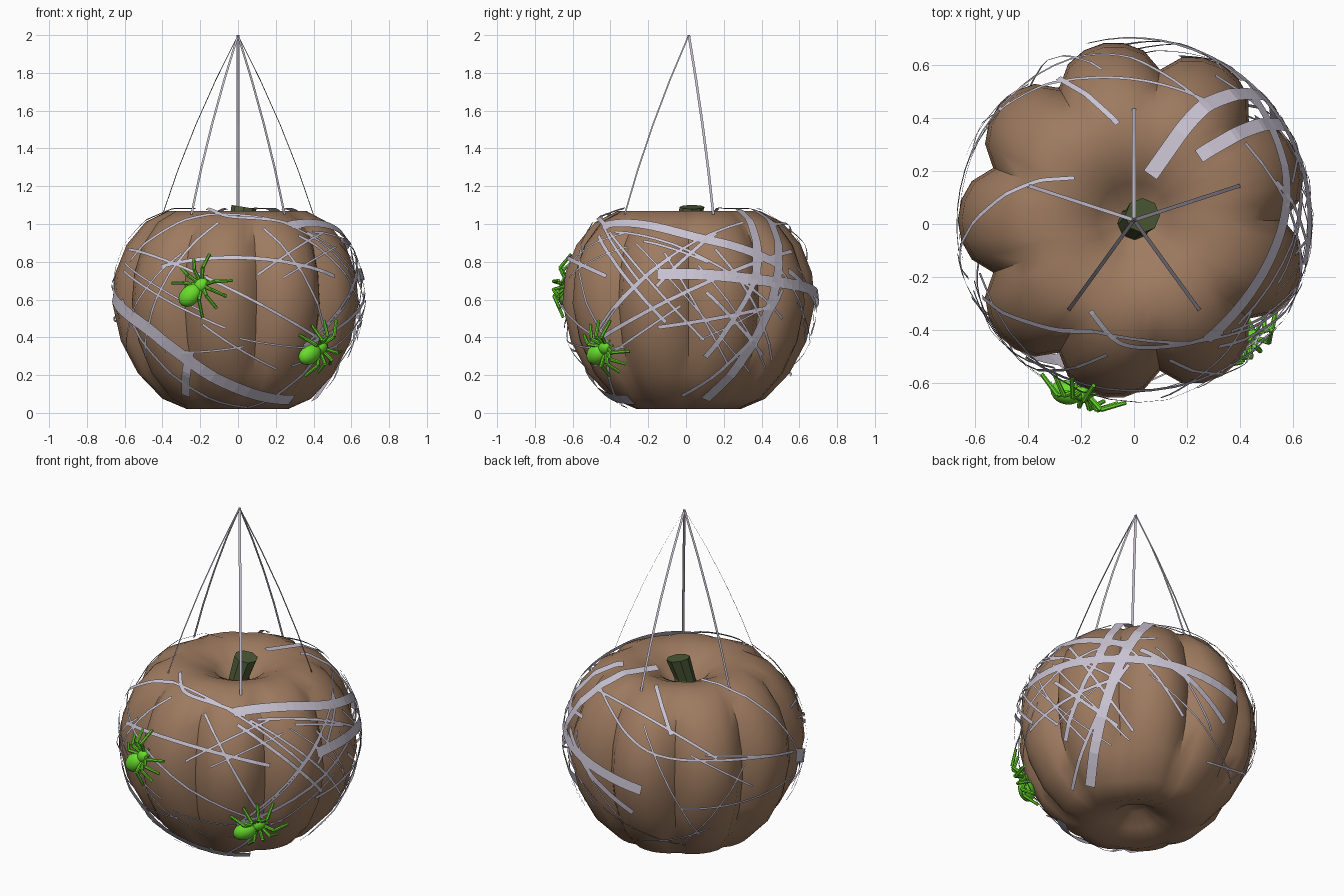
import bpy, bmesh, math, random
from mathutils import Vector, Matrix
from mathutils.bvhtree import BVHTree

if "Cube" in bpy.data.objects:
    bpy.data.objects.remove(bpy.data.objects["Cube"])

random.seed(11)


def material(name, rgb):
    m = bpy.data.materials.new(name)
    m.diffuse_color = (*rgb, 1)
    m.use_nodes = True
    m.node_tree.nodes["Principled BSDF"].inputs["Base Color"].default_value = m.diffuse_color
    return m


BROWN = material("pumpkin_brown", (0.34, 0.195, 0.115))
STEM = material("stem_green", (0.07, 0.098, 0.036))
WEB = material("web_grey", (0.59, 0.55, 0.65))
LIME = material("spider_lime", (0.14, 0.72, 0.025))


def finish(bm, name, mat, angle=None):
    me = bpy.data.meshes.new(name)
    bm.to_mesh(me)
    bm.free()
    ob = bpy.data.objects.new(name, me)
    bpy.context.collection.objects.link(ob)
    me.materials.append(mat)
    if angle:
        bpy.ops.object.select_all(action='DESELECT')
        bpy.context.view_layer.objects.active = ob
        ob.select_set(True)
        bpy.ops.object.shade_smooth_by_angle(angle=math.radians(angle))
    return ob


def skin(bm, rings):
    """Join closed rings of vertices with quads."""
    n = len(rings[0])
    for lo, hi in zip(rings, rings[1:]):
        for i in range(n):
            j = (i + 1) % n
            bm.faces.new((lo[i], lo[j], hi[j], hi[i]))
    bm.faces.new(rings[0][::-1])
    bm.faces.new(rings[-1])


# ---- pumpkin: profile of (radius, height) turned with nine lobes
PROFILE = [(.05, .13), (.13, .07), (.27, .02), (.4, .075), (.53, .21), (.62, .38), (.665, .58),
           (.65, .74), (.59, .89), (.49, 1.01), (.37, 1.07), (.25, 1.06), (.14, 1.01), (.06, .92)]


def turned(profile, lobe, steps=54):
    bm = bmesh.new()
    rings = []
    for r, z in profile:
        depth = lobe * min(1, .1 + r * r * 2.1)     # creases fade towards the poles
        ring = []
        for i in range(steps):
            a = math.tau * i / steps
            k = r * (1 - depth * (1 - abs(math.sin(4.5 * a)) ** 0.65))
            ring.append(bm.verts.new((k * math.cos(a), k * math.sin(a) * 1.02 + .014, z)))
        rings.append(ring)
    skin(bm, rings)
    return bm


finish(turned(PROFILE, 0.15), "pumpkin", BROWN, 50)
# smooth envelope that carries the web
hull_bm = turned(PROFILE[:11] + [(0.02, 1.07)], 0)
hull = BVHTree.FromBMesh(hull_bm)
hull_bm.free()

# ---- stem: leaning eight-sided stub
bm = bmesh.new()
rings = []
for x, z, r in [(0, .88, .07), (.005, .97, .058), (.032, 1.09, .066)]:
    rings.append([bm.verts.new((x + r * math.cos(a), x + r * math.sin(a), z - x * .35 * math.cos(a)))
                  for a in [math.tau * i / 8 for i in range(8)]])
skin(bm, rings)
finish(bm, "stem", STEM)

# ---- web: flat ribbons laid over the pumpkin
CENTRE = Vector((0, 0, 0.55))
START = {'F': lambda u, v: (u, -2, v), 'B': lambda u, v: (u, 2, v), 'R': lambda u, v: (2, u, v),
         'L': lambda u, v: (-2, u, v), 'T': lambda u, v: (u, v, 3)}
LOOK = {'F': (0, 1, 0), 'B': (0, -1, 0), 'R': (-1, 0, 0), 'L': (1, 0, 0), 'T': (0, 0, -1)}


def on_hull(view, u, v):
    """Point of the hull seen at (u, v) from front, back, right, left or top."""
    start = Vector(START[view](u, v))
    hit = hull.ray_cast(start, Vector(LOOK[view]))[0]
    return hit if hit else hull.find_nearest(start * 0.45)[0]


def ribbon(bm, pts, sides, width):
    pairs = [(bm.verts.new(p - s * width / 2), bm.verts.new(p + s * width / 2))
             for p, s in zip(pts, sides)]
    for a, b in zip(pairs, pairs[1:]):
        bm.faces.new((a[0], b[0], b[1], a[1]))


def strand(bm, points, width, n=12):
    stops = [(p - CENTRE).normalized() for p in points]
    dirs = [stops[0]]
    for a, b in zip(stops, stops[1:]):
        dirs += [a.slerp(b, (i + 1) / n) for i in range(n)]
    for _ in range(10):                             # round off the bends
        dirs[1:-1] = [(a + b + c).normalized() for a, b, c in zip(dirs, dirs[1:], dirs[2:])]
    pts = [hull.ray_cast(CENTRE, d)[0] + d * 0.014 for d in dirs]
    sides = []
    for i, p in enumerate(pts):
        t = pts[min(i + 1, len(pts) - 1)] - pts[max(i - 1, 0)]
        sides.append(t.cross(p - CENTRE).normalized())
    ribbon(bm, pts, sides, width)


bands = [
    (.075, ('L', -.12, .62), ('F', -.4, .42), ('F', .28, .08)),
    (.05, ('F', -.27, .1), ('F', -.25, .33)),
    (.055, ('F', .27, .985), ('R', .05, .91), ('R', .5, .77)),
    (.06, ('R', -.15, .73), ('R', .4, .69), ('B', -.17, .58)),
    (.06, ('T', .06, .18), ('T', .25, .44), ('R', .48, .75), ('R', .1, .08)),
    (.055, ('T', .24, .25), ('T', .44, .36), ('R', .36, .7)),
    (.03, ('R', .36, .7), ('R', .1, .3)),
    (.035, ('B', .4, .75), ('B', -.1, .42)),
]
bm = bmesh.new()
for width, *points in bands:
    strand(bm, [on_hull(*p) for p in points], width)
finish(bm, "web_bands", WEB)

threads = [
    [('F', -.57, .86), ('F', .46, .37)], [('F', -.56, .8), ('F', -.15, 1.04)],
    [('F', -.15, 1.04), ('F', .6, .7)], [('F', -.4, .77), ('F', .5, .72)],
    [('F', -.48, .3), ('F', -.1, 1)], [('F', -.6, .6), ('F', .05, .04)],
    [('F', .13, .97), ('F', .46, .37)], [('F', .05, .04), ('F', .46, .37)],
    [('R', -.5, .36), ('R', .3, 1)], [('R', -.5, .36), ('R', .55, .85)],
    [('R', -.37, .95), ('R', .5, .5)], [('R', -.02, .1), ('R', .5, .65)],
    [('T', -.5, .42), ('T', -.05, .54), ('T', .3, .44)],
    [('T', -.28, .54), ('T', -.06, .37)],
    [('T', -.22, .17), ('T', -.4, .15), ('L', -.2, .5)],
    [('T', -.16, -.32), ('T', -.05, -.46), ('T', .33, -.4)],
    [('B', .25, 1), ('B', -.2, .75), ('L', -.1, .65)],
]
bm = bmesh.new()
for i, points in enumerate(threads):
    strand(bm, [on_hull(*p) for p in points], 0.016 + 0.006 * (i % 2))


def random_spot(a):
    a = math.radians(a)
    return CENTRE + Vector((math.cos(a), math.sin(a), random.uniform(-.65, .75)))


# loose threads, denser on the back right
for i in range(30):
    back_right = i % 2
    a = random.uniform(-15, 65) if back_right else random.uniform(80, 330)
    turn = random.choice((-1, 1)) * random.uniform(30, 70)
    width = random.uniform(.009, .022 if back_right else .014)
    strand(bm, [random_spot(a), random_spot(a + turn)], width)
finish(bm, "web_threads", WEB)

# ---- five hanging threads meeting at the top
bm = bmesh.new()
for i in range(5):
    a = math.radians(90 + 72 * i)
    out, side = Vector((math.cos(a), math.sin(a), 0)), Vector((-math.sin(a), math.cos(a), 0))
    pts = [out * (.42 * t + .1 * t * (1 - t)) + Vector((0, .015, 2 - .95 * t))
           for t in [k / 4 for k in range(5)]]
    ribbon(bm, pts, [side] * 5, 0.014)
finish(bm, "hanging_threads", WEB)


# ---- spiders
def ball(bm, loc, size):
    bmesh.ops.create_uvsphere(bm, u_segments=14, v_segments=9, radius=1,
                              matrix=Matrix.Translation(loc) @ Matrix.Diagonal((*size, 1)))


def limb(bm, a, b, r1, r2):
    a, b = Vector(a), Vector(b)
    rot = (b - a).to_track_quat('Z', 'Y').to_matrix().to_4x4()
    bmesh.ops.create_cone(bm, cap_ends=True, segments=7, radius1=r1, radius2=r2,
                          depth=(b - a).length, matrix=Matrix.Translation((a + b) / 2) @ rot)


def spider(name, spot, heading):
    bm = bmesh.new()
    ball(bm, (-.045, 0, .035), (.07, .052, .045))     # abdomen
    ball(bm, (.035, 0, .03), (.042, .034, .027))      # head
    for s in (-1, 1):
        limb(bm, (.06, s * .012, .03), (.09, s * .016, .015), .009, .006)   # fang
        for k in range(4):                                                  # legs
            a = math.radians(35 + 32 * k)
            reach = .15 if k in (0, 3) else .13
            d = Vector((math.cos(a), s * math.sin(a), 0))
            hip = Vector((.035, 0, .025)) + d * .02
            knee = hip + d * reach * .45 + Vector((0, 0, .04))
            foot = hip + d * reach + Vector((0, 0, -.015))
            limb(bm, hip, knee, .01, .01)
            limb(bm, knee, foot, .01, .008)
    p = on_hull('F', *spot)
    up = (p - CENTRE).normalized()
    side = up.cross(Vector(heading)).normalized()
    m = Matrix((side.cross(up), side, up)).transposed().to_4x4()
    bmesh.ops.transform(bm, matrix=Matrix.Translation(p - up * .012) @ m, verts=bm.verts)
    finish(bm, name, LIME, 40)


spider("spider_upper", (-.215, .65), (.7, 0, .62))
spider("spider_lower", (.4, .335), (.8, .3, .3))
